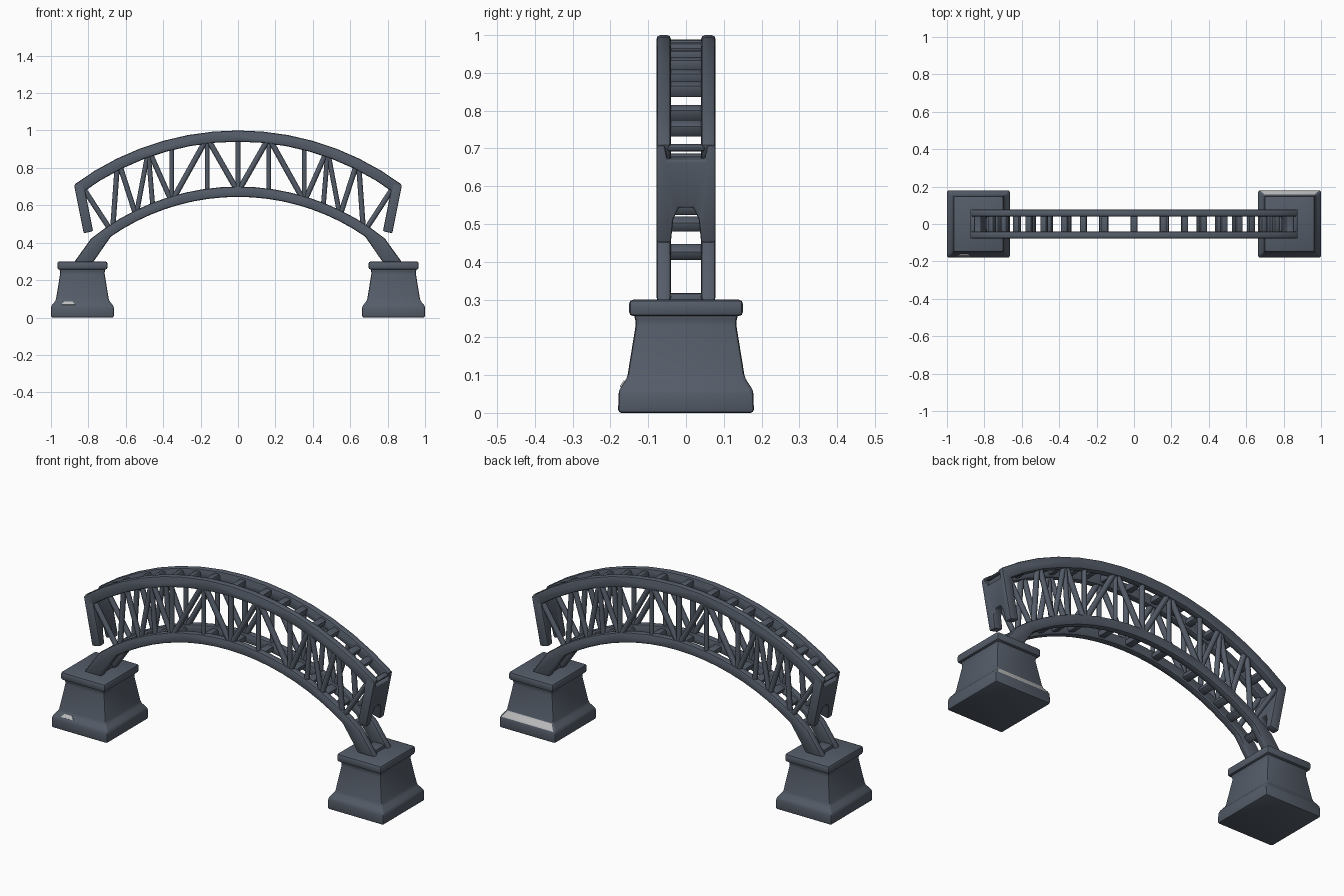
import bpy, bmesh, math
from mathutils import Vector

if "Cube" in bpy.data.objects:
    bpy.data.objects.remove(bpy.data.objects["Cube"])


def material(name, rgb):
    m = bpy.data.materials.new(name)
    m.diffuse_color = (*rgb, 1)
    m.use_nodes = True
    m.node_tree.nodes["Principled BSDF"].inputs["Base Color"].default_value = m.diffuse_color
    return m


STEEL = material("slate_grey", (0.09, 0.108, 0.14))
PALE = material("pale_grey", (0.52, 0.52, 0.53))


def finish(name, bm, bevel=0.0, mat=STEEL, segs=2):
    bmesh.ops.recalc_face_normals(bm, faces=bm.faces[:])
    if bevel:
        edges = [e for e in bm.edges if e.calc_face_angle(0) > math.radians(20)]
        bmesh.ops.bevel(bm, geom=edges, offset=bevel, segments=segs, profile=0.5,
                        affect='EDGES', clamp_overlap=True)
    me = bpy.data.meshes.new(name)
    bm.to_mesh(me)
    bm.free()
    me.materials.append(mat)
    ob = bpy.data.objects.new(name, me)
    bpy.context.collection.objects.link(ob)
    return ob


def prism(name, pts, offset, bevel=0.008, mat=STEEL):
    """Extrude a planar outline along an offset vector."""
    bm = bmesh.new()
    offset = Vector(offset)
    a = [bm.verts.new(p) for p in pts]
    b = [bm.verts.new(Vector(p) + offset) for p in pts]
    bm.faces.new(a)
    bm.faces.new(b[::-1])
    for i in range(len(pts)):
        j = (i + 1) % len(pts)
        bm.faces.new((a[i], a[j], b[j], b[i]))
    return finish(name, bm, bevel, mat)


def loft(name, cx, rings, bevel):
    """Stack rectangles (half x, half y, z)."""
    bm = bmesh.new()
    loops = [[bm.verts.new((cx + sx * hx, sy * hy, z))
              for sx, sy in ((-1, -1), (1, -1), (1, 1), (-1, 1))] for hx, hy, z in rings]
    bm.faces.new(loops[0][::-1])
    bm.faces.new(loops[-1])
    for lo, hi in zip(loops, loops[1:]):
        for i in range(4):
            j = (i + 1) % 4
            bm.faces.new((lo[i], lo[j], hi[j], hi[i]))
    return finish(name, bm, bevel)


def rod(name, a, b, r):
    """Round strut between two points."""
    a, b = Vector(a), Vector(b)
    bm = bmesh.new()
    bmesh.ops.create_cone(bm, cap_ends=True, segments=10, radius1=r, radius2=r,
                          depth=(b - a).length)
    rot = (b - a).to_track_quat('Z', 'Y').to_matrix()
    for v in bm.verts:
        v.co = rot @ v.co + (a + b) / 2
    return finish(name, bm)


# Arch curves
RT, CT = 1.471, -0.471      # top chord radius and centre height
RB, CB = 1.222, -0.55       # bottom chord radius and centre height


def arc(r, c, xmax, n):
    m = math.asin(xmax / r)
    return [(r * math.sin(m * (2 * i / n - 1)), c + r * math.cos(m * (2 * i / n - 1)))
            for i in range(n + 1)]


def top_mid(x):
    return CT + math.sqrt((RT - 0.03) ** 2 - x * x)


def bot_mid(x):
    return CB + math.sqrt(RB ** 2 - x * x)


# Chords, one pair on each face of the bridge
top_outline = arc(RT, CT, 0.877, 14) + arc(RT - 0.06, CT, 0.842, 14)[::-1]
bottom_outline = ([(-0.877, 0.295)] + arc(RB + 0.028, CB, 0.785, 18) + [(0.877, 0.295)]
                  + [(0.775, 0.295)] + arc(RB - 0.027, CB, 0.68, 18)[::-1] + [(-0.775, 0.295)])
# Web members: (top x, bottom x, radius)
WEB = [(0.165, 0.0, 0.015), (0.165, 0.165, 0.012), (0.165, 0.355, 0.015),
       (0.355, 0.355, 0.013), (0.475, 0.355, 0.014), (0.48, 0.455, 0.013),
       (0.48, 0.545, 0.013), (0.635, 0.545, 0.014), (0.645, 0.67, 0.014),
       (0.835, 0.68, 0.014)]

for sy, side in ((-1, "front"), (1, "back")):
    for name, outline in (("top_chord", top_outline), ("bottom_chord", bottom_outline)):
        prism(f"{side}_{name}", [(x, sy * 0.04, z) for x, z in outline], (0, sy * 0.038, 0), 0.01)
    y = sy * 0.059
    rod(f"{side}_centre_post", (0, y, top_mid(0)), (0, y, bot_mid(0)), 0.015)
    for sx in (-1, 1):
        for xt, xb, r in WEB:
            rod(f"{side}_web_strut", (sx * xt, y, top_mid(xt)), (sx * xb, y, bot_mid(xb)), r)


# Cross bars joining the two faces
def cross_bar(name, x, z, tilt, w, h):
    c, s = math.cos(tilt), math.sin(tilt)
    pts = [(x + u * c + v * s, -0.05, z - u * s + v * c)
           for u, v in ((-w, -h), (w, -h), (w, h), (-w, h))]
    prism(name, pts, (0, 0.1, 0), 0.007)


for sx in (-1, 1):
    for x in (0, 0.155, 0.27, 0.37, 0.48, 0.56, 0.69, 0.76):
        if x or sx > 0:
            cross_bar("top_cross_bar", sx * x, top_mid(x), sx * math.asin(x / RT), 0.018, 0.018)
    for x in (0, 0.165, 0.355, 0.455, 0.545, 0.625, 0.735):
        if x or sx > 0:
            cross_bar("bottom_cross_bar", sx * x, bot_mid(x), sx * math.asin(x / RB), 0.02, 0.015)
    cross_bar("foot_cross_bar", sx * 0.82, 0.303, 0, 0.035, 0.014)

    # Leaning end portal with arched opening below and slot above
    half = [(0.078, 0.45), (0.078, 0.708), (0.056, 0.708), (0.05, 0.668)]
    low = [(0.02, 0.542), (0.034, 0.51), (0.04, 0.45)]
    outline = (half + [(-y, z) for y, z in half[::-1]]
               + [(-y, z) for y, z in low[::-1]] + low)
    prism("end_portal", [(sx * (0.825 + (z - 0.45) * 0.2), y, z) for y, z in outline],
          (-sx * 0.05, 0, 0.012), 0.006)
    cross_bar("portal_lip", sx * 0.862, 0.702, sx * 0.45, 0.014, 0.007)

    # Stone pier: flared base, tapered shaft, cap slab
    cx = sx * 0.832
    pier = loft("pier", cx, [(0.168, 0.18, 0), (0.168, 0.178, 0.06), (0.142, 0.156, 0.092),
                             (0.118, 0.132, 0.24), (0.124, 0.139, 0.262)], 0.009)
    loft("pier_cap", cx, [(0.134, 0.151, 0.256), (0.134, 0.151, 0.3)], 0.012)
    if sx > 0:
        # Pale strip on the back flare of the right pier
        pier.data.materials.append(PALE)
        for p in pier.data.polygons:
            if 0.06 < p.center.z < 0.09 and p.normal.y > 0.5 and p.normal.z > 0.25 \
                    and abs(p.normal.x) < 0.2:
                p.material_index = 1

# Small pale patch on the front flare of the left pier
prism("pale_patch", [(-0.945, -0.1725, 0.068), (-0.87, -0.1725, 0.068),
                     (-0.885, -0.1615, 0.084), (-0.93, -0.1615, 0.084)],
      (0, -0.003, 0.002), 0, PALE)

# Smooth shading with crisp edges
for ob in bpy.context.collection.objects:
    ob.select_set(True)
    bpy.context.view_layer.objects.active = ob
bpy.ops.object.shade_smooth_by_angle(angle=math.radians(40))
